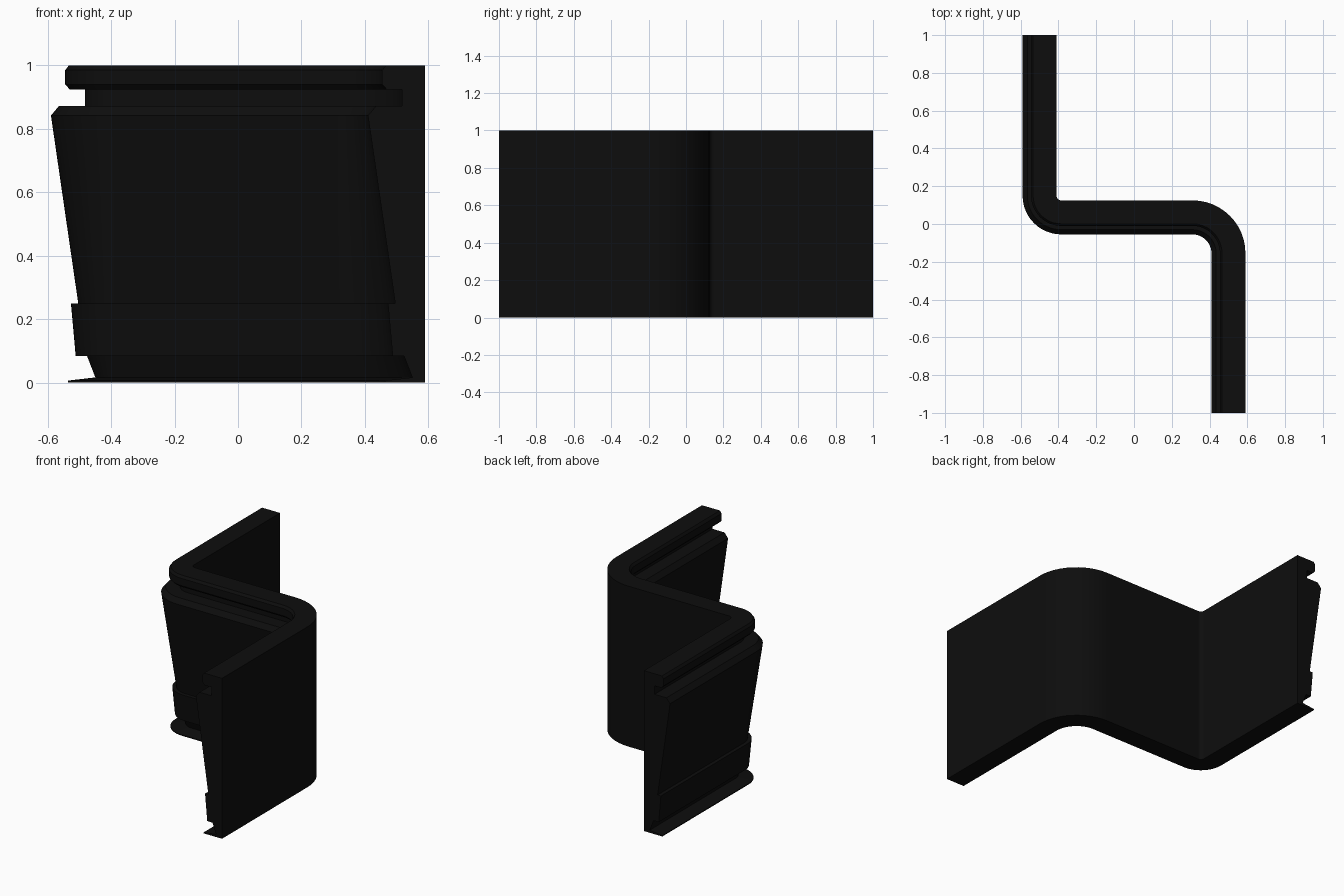
import bpy, bmesh, math

if "Cube" in bpy.data.objects:
    bpy.data.objects.remove(bpy.data.objects["Cube"])

# Single near-black colour
mat = bpy.data.materials.new("near black")
mat.diffuse_color = (0.004, 0.004, 0.004, 1)
mat.use_nodes = True
mat.node_tree.nodes["Principled BSDF"].inputs["Base Color"].default_value = mat.diffuse_color

# Cross-section: (depth out from the flat back, height)
profile = [(0, 0), (0.127, 0), (0.127, 0.006), (0.04, 0.016), (0.066, 0.083),
           (0.102, 0.083), (0.117, 0.25), (0.094, 0.25), (0.18, 0.842),
           (0.155, 0.872), (0.073, 0.872), (0.073, 0.925), (0.121, 0.925),
           (0.135, 0.94), (0.135, 0.985), (0.124, 1.0), (0, 1.0)]

# S-shaped path of the back face: (x, y, direction angle of the moulded side)
STEPS = 12
path = [(-0.41, 1.0, math.pi)]
for i in range(STEPS + 1):          # left bend
    a = math.pi + i / STEPS * math.pi / 2
    path.append((-0.385 + 0.025 * math.cos(a), 0.15 + 0.025 * math.sin(a), a))
for i in range(STEPS + 1):          # right bend
    a = math.pi / 2 - i / STEPS * math.pi / 2
    path.append((0.31 + 0.28 * math.cos(a), -0.155 + 0.28 * math.sin(a), a + math.pi))
path.append((0.59, -1.0, math.pi))

# Sweep the section along the path and close both ends
bm = bmesh.new()
rings = [[bm.verts.new((x + d * math.cos(a), y + d * math.sin(a), z)) for d, z in profile]
         for x, y, a in path]
n = len(profile)
for r, s in zip(rings, rings[1:]):
    for j in range(n):
        k = (j + 1) % n
        bm.faces.new((r[j], r[k], s[k], s[j]))
bm.faces.new(rings[0])
bm.faces.new(rings[-1][::-1])
bmesh.ops.recalc_face_normals(bm, faces=bm.faces)

mesh = bpy.data.meshes.new("moulded_wall")
bm.to_mesh(mesh)
bm.free()
mesh.materials.append(mat)
wall = bpy.data.objects.new("moulded_wall", mesh)
bpy.context.collection.objects.link(wall)

# Smooth bends, crisp profile edges
bpy.context.view_layer.objects.active = wall
wall.select_set(True)
bpy.ops.object.shade_smooth_by_angle(angle=math.radians(20))
